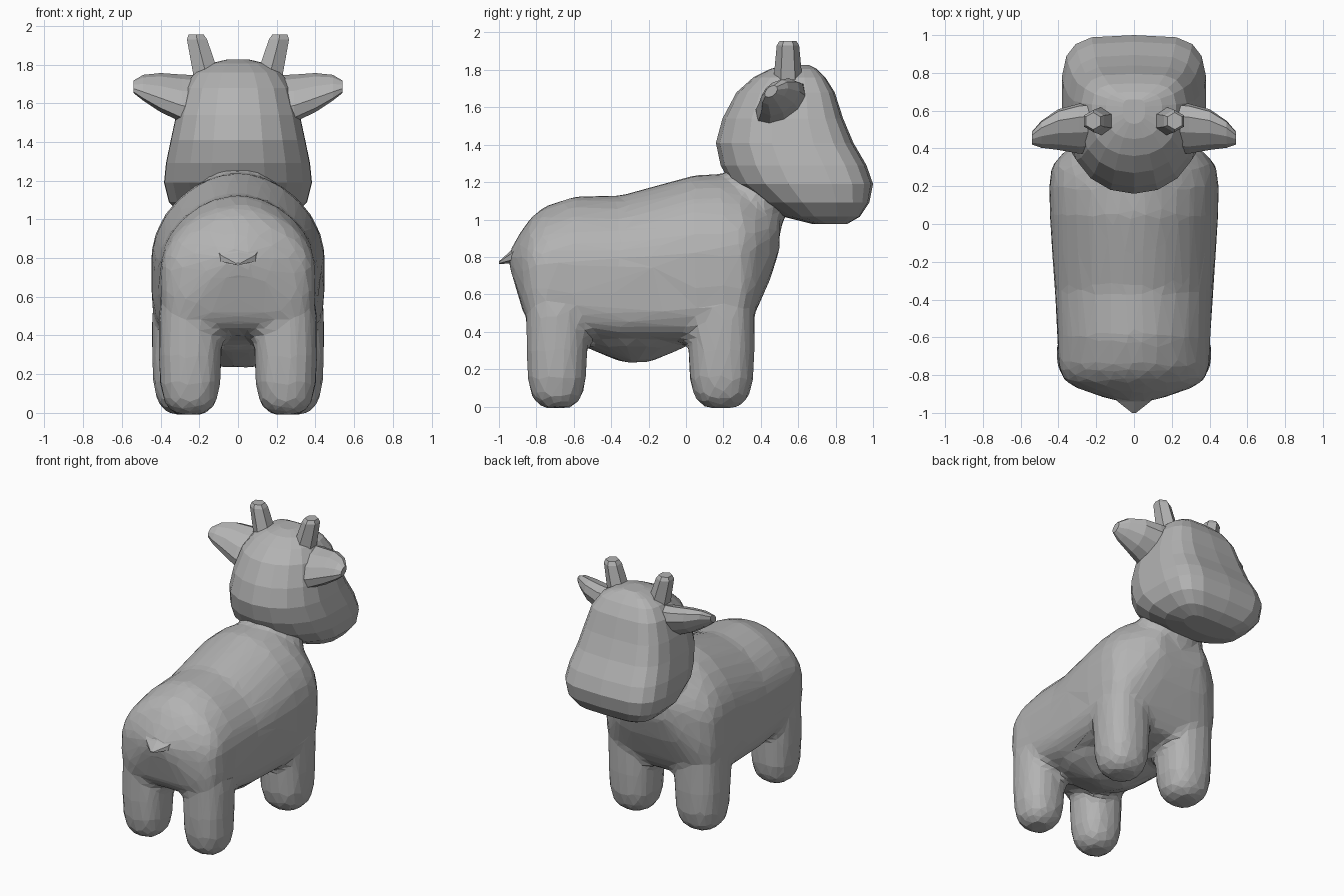
import bpy, bmesh, math
from mathutils import Vector

if "Cube" in bpy.data.objects:
    bpy.data.objects.remove(bpy.data.objects["Cube"])

grey = bpy.data.materials.new("plain grey")
grey.diffuse_color = (0.45, 0.45, 0.45, 1)
grey.use_nodes = True
grey.node_tree.nodes["Principled BSDF"].inputs["Base Color"].default_value = grey.diffuse_color


def ring(axis, pos, lo, hi, w, n=16, e_lo=2, e_hi=2, cx=0):
    """Rounded-box outline across 'axis' (y or z); lo/hi bound the other axis."""
    pts = []
    for i in range(n):
        t = 2 * math.pi * (i + 0.5) / n
        c, s = math.cos(t), math.sin(t)
        e = e_hi if s > 0 else e_lo
        x = cx + w * math.copysign(abs(c) ** (2 / e), c)
        v = (lo + hi) / 2 + (hi - lo) / 2 * math.copysign(abs(s) ** (2 / e), s)
        pts.append((x, pos, v) if axis == 'y' else (x, v, pos))
    return pts


def loft(bm, rings):
    """Skin a list of rings and cap both ends."""
    vs = [[bm.verts.new(p) for p in r] for r in rings]
    n = len(vs[0])
    for a, b in zip(vs, vs[1:]):
        for i in range(n):
            j = (i + 1) % n
            bm.faces.new((a[i], a[j], b[j], b[i]))
    bm.faces.new(vs[0][::-1])
    bm.faces.new(vs[-1])


def finish(name, bm, mirror=False):
    bmesh.ops.recalc_face_normals(bm, faces=bm.faces)
    me = bpy.data.meshes.new(name)
    bm.to_mesh(me)
    bm.free()
    me.materials.append(grey)
    ob = bpy.data.objects.new(name, me)
    bpy.context.collection.objects.link(ob)
    if mirror:
        ob.modifiers.new("Mirror", 'MIRROR')
    return ob


# torso: barrel along y, rounder on the back than on the belly
bm = bmesh.new()
barrel = [(-.945, .75, .83, .07), (-.905, .62, .90, .20), (-.87, .50, .955, .30),
          (-.83, .44, 1.01, .37), (-.76, .41, 1.07, .40), (-.60, .37, 1.125, .405),
          (-.35, .34, 1.13, .42), (-.15, .34, 1.185, .435), (.05, .34, 1.24, .447),
          (.20, .36, 1.245, .45), (.30, .38, 1.215, .44), (.37, .50, 1.17, .385),
          (.45, .68, 1.12, .28), (.50, .84, 1.05, .19)]
loft(bm, [ring('y', y, a, b, w, 28, 4.5, 1.85) for y, a, b, w in barrel])

# neck
neck = [(.90, 0, .49, .30), (1.08, .08, .56, .26), (1.20, .19, .60, .21), (1.32, .25, .62, .18)]
loft(bm, [ring('z', z, a, b, w) for z, a, b, w in neck])

# legs: rounded stumps that narrow inside the torso
for cx, cy, r in ((.247, -.69, .16), (.268, .19, .174)):
    for side in (-1, 1):
        prof = [(-.01, .42), (.01, .64), (.055, .86), (.15, .99), (.3, 1.03), (.5, 1.03), (.75, .8)]
        loft(bm, [ring('z', z, cy - r * k, cy + r * k, r * k, 16, 2.4, 2.4, side * cx)
                  for z, k in prof])

# udder bulge under the belly
udder = [(.235, .06, .10), (.255, .12, .14), (.295, .22, .22), (.33, .30, .29), (.5, .32, .32)]
loft(bm, [ring('z', z, -.27 - ry, -.27 + ry, w) for z, ry, w in udder])

body = finish("body_and_legs", bm)
m = body.modifiers.new("Blend", 'REMESH')
m.mode, m.voxel_size = 'VOXEL', .025
m = body.modifiers.new("Soften", 'SMOOTH')
m.factor, m.iterations = .5, 9
m = body.modifiers.new("Facet", 'DECIMATE')
m.ratio, m.use_symmetry, m.symmetry_axis = .08, True, 'X'

# head: stacked slices, round at the back and boxy at the face
bm = bmesh.new()
slices = [(.975, .68, .86, .20), (1.015, .52, .93, .29), (1.09, .38, .98, .36),
          (1.19, .24, 1.0, .385), (1.29, .185, .965, .375), (1.41, .16, .895, .35),
          (1.54, .195, .84, .322), (1.68, .27, .795, .28), (1.76, .36, .745, .225),
          (1.805, .45, .70, .15), (1.825, .53, .66, .06)]
loft(bm, [ring('z', z, a, b, w, 18, 2.1, 4) for z, a, b, w in slices])
finish("head", bm)

# ears: flattened, tilted, tapering outwards
bm = bmesh.new()
major, minor = Vector((0, .77, .64)), Vector((0, -.64, .77))
ear = [(.18, .51, 1.62, .16, .09), (.29, .505, 1.625, .155, .095), (.40, .50, 1.655, .125, .08),
       (.49, .475, 1.68, .085, .05), (.54, .455, 1.685, .04, .025)]
loft(bm, [[Vector((x, y, z)) + major * a * math.cos(t) + minor * b * math.sin(t)
           for t in [i * math.pi / 5 for i in range(10)]] for x, y, z, a, b in ear])
finish("ears", bm, True)

# horns: six-sided, leaning outwards
bm = bmesh.new()
horn = [(1.68, .15, .08), (1.77, .17, .075), (1.93, .212, .06), (1.955, .216, .045)]
loft(bm, [ring('z', z, .545 - r, .545 + r, r, 6, cx=x) for z, x, r in horn])
finish("horns", bm, True)

# tail: small pointed flap
bm = bmesh.new()
tail = [(-.86, .78, .93, .17), (-.94, .765, .83, .10), (-1.0, .762, .776, .012)]
loft(bm, [ring('y', y, a, b, w, 6) for y, a, b, w in tail])
finish("tail", bm)
